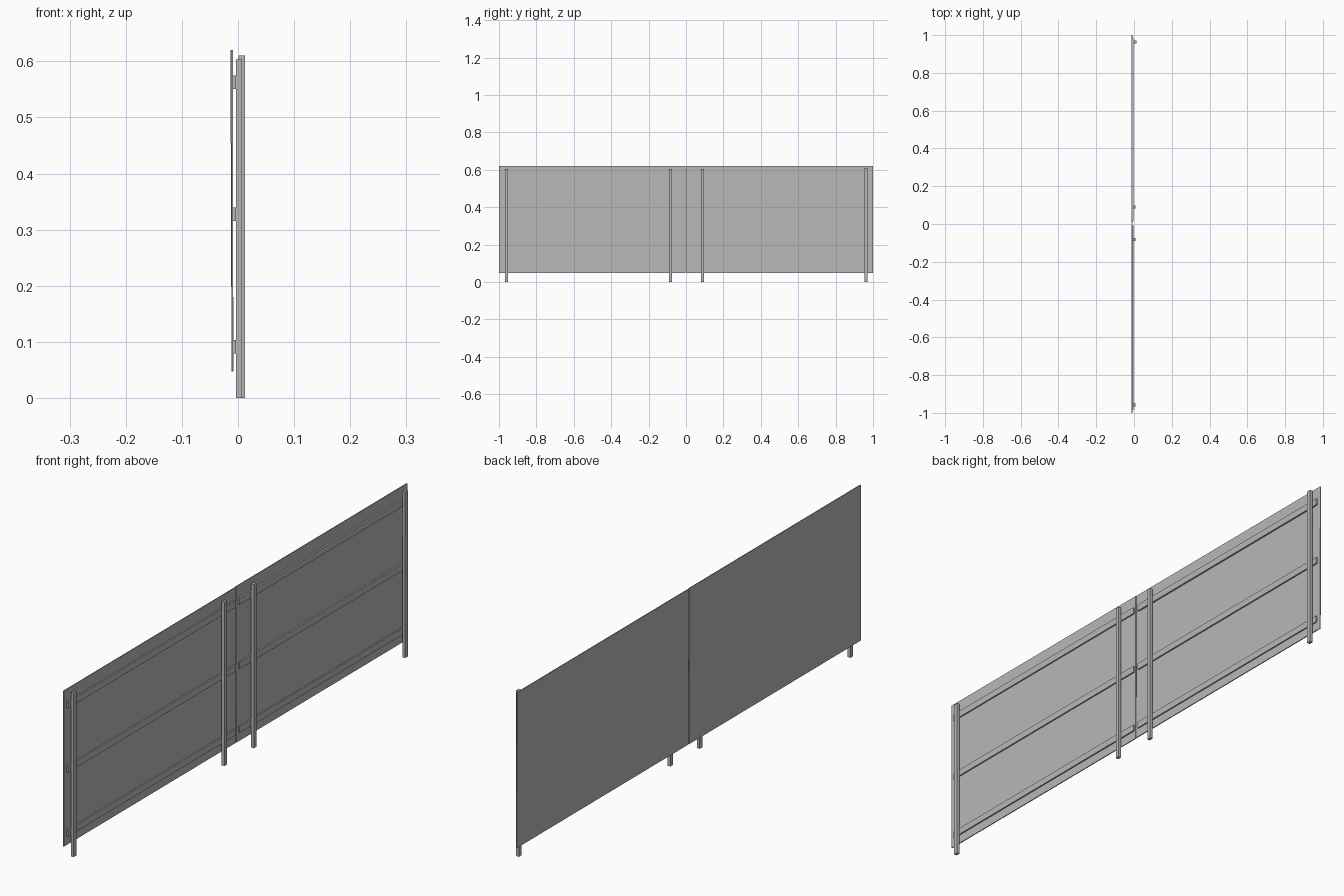
import bpy
import bmesh

cube = bpy.data.objects.get("Cube")
if cube:
    bpy.data.objects.remove(cube, do_unlink=True)

grey = bpy.data.materials.new("plain grey")
grey.use_nodes = True
colour = (0.48, 0.48, 0.48, 1)
grey.diffuse_color = colour
grey.node_tree.nodes["Principled BSDF"].inputs["Base Color"].default_value = colour


def box(name, x, y, z, lean=0.0):
    """Box from (low, high) ranges; lean shifts the top edge along x."""
    bm = bmesh.new()
    bmesh.ops.create_cube(bm, size=1)
    for v in bm.verts:
        top = v.co.z > 0
        v.co = [r[1] if c > 0 else r[0] for c, r in zip(v.co, (x, y, z))]
        if top:
            v.co.x += lean
    mesh = bpy.data.meshes.new(name)
    bm.to_mesh(mesh)
    bm.free()
    mesh.materials.append(grey)
    obj = bpy.data.objects.new(name, mesh)
    bpy.context.collection.objects.link(obj)
    return obj


# Two thin sheets, the rear one leaning slightly
box("front_panel", (-0.012, -0.0085), (-1, -0.002), (0.047, 0.62))
box("rear_panel", (-0.0115, -0.008), (0.002, 1), (0.047, 0.62), lean=-0.002)

# Three horizontal rails behind each sheet
for label, span in (("front", (-0.985, -0.008)), ("rear", (0.015, 0.985))):
    for level, z in (("lower", 0.079), ("middle", 0.315), ("upper", 0.551)):
        box(f"{label}_{level}_rail", (-0.011, -0.0035), span, (z, z + 0.024))

# Four upright posts, the last one set back and a little taller
posts = (("front_outer", -0.959, -0.004, 0.603),
         ("front_inner", -0.082, -0.004, 0.603),
         ("rear_inner", 0.089, -0.004, 0.603),
         ("rear_outer", 0.963, 0.001, 0.61))
for label, y, x, height in posts:
    box(f"{label}_post", (x, x + 0.0115), (y - 0.008, y + 0.008), (0, height))
